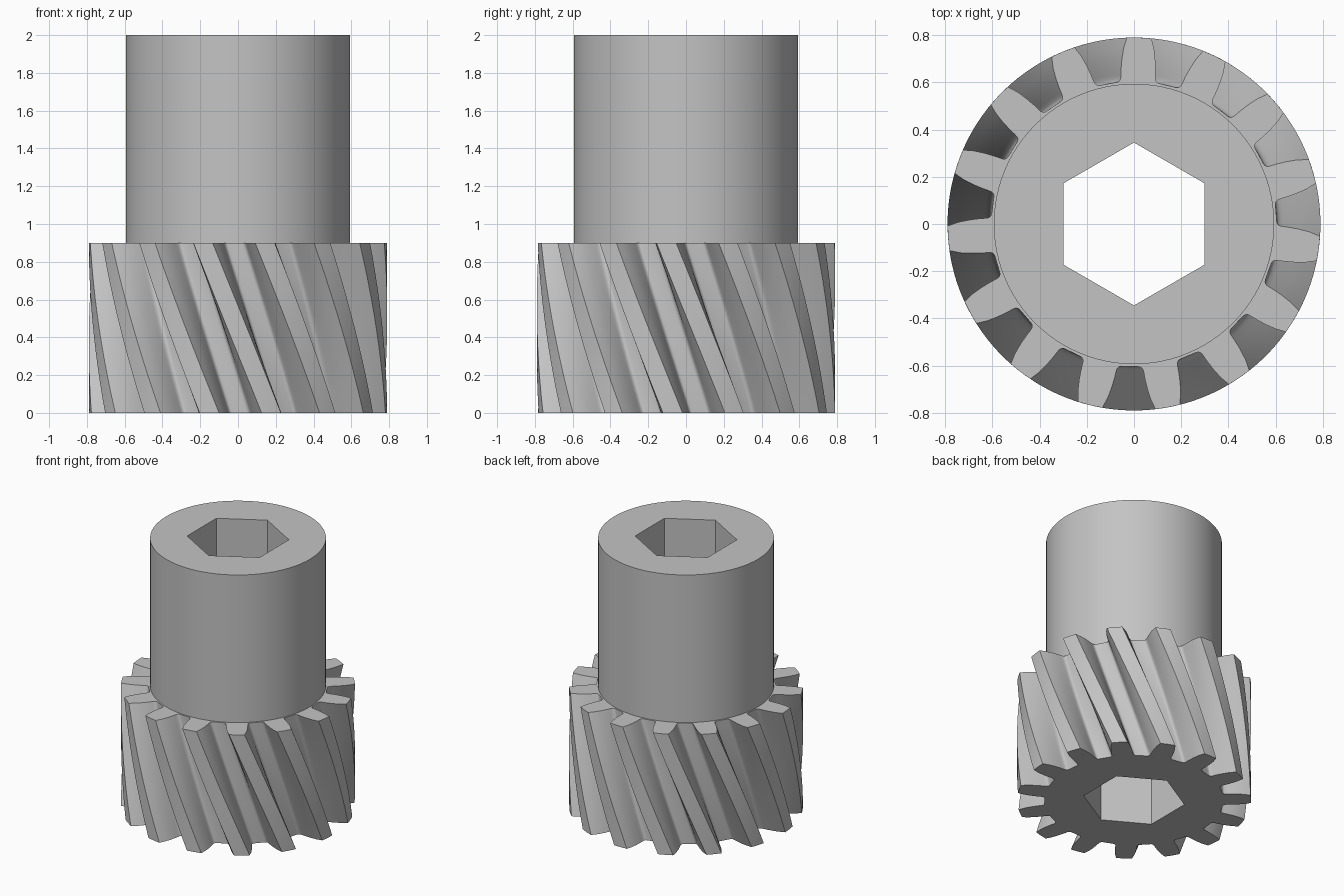
import bpy, bmesh
from math import radians, cos, sin

cube = bpy.data.objects.get("Cube")
if cube:
    bpy.data.objects.remove(cube, do_unlink=True)

TEETH = 15
PITCH = 360 / TEETH
TWIST = 26.5         # degrees gained from the gear top to its bottom
GAP_ANGLE = 4.4      # centre of one tooth gap at the gear top
GEAR_TOP, TOP = 0.9, 2.0
HUB_R, BORE_R = 0.594, 0.345

metal = bpy.data.materials.new("grey metal")
metal.use_nodes = True
grey = (0.55, 0.55, 0.55, 1)
metal.diffuse_color = grey
metal.node_tree.nodes["Principled BSDF"].inputs["Base Color"].default_value = grey

# Half of a tooth gap: radius, degrees from the gap centre
FLANK = [(0.605, 3.4), (0.607, 4.2), (0.612, 4.8), (0.62, 5.2), (0.635, 5.4),
         (0.66, 5.65), (0.70, 6.2), (0.745, 7.0), (0.79, 8.2)]


def gear_outline():
    points = []
    for i in range(TEETH):
        centre = GAP_ANGLE + i * PITCH
        points += [(r, centre - a) for r, a in reversed(FLANK)]
        points += [(r, centre + a) for r, a in FLANK]
        points.append((FLANK[-1][0], centre + PITCH / 2))   # tip centre
    return points


def polygon(radius, sides, start=0):
    return [(radius, start + 360 * i / sides) for i in range(sides)]


def ring(bm, polar, z, turn=0):
    return [bm.verts.new((r * cos(radians(a + turn)), r * sin(radians(a + turn)), z))
            for r, a in polar]


def wall(bm, low, high):
    n = len(low)
    for i in range(n):
        j = (i + 1) % n
        bm.faces.new((low[i], low[j], high[j], high[i]))


def cap(bm, outer, inner):
    edges = []
    for loop in (outer, inner):
        for a, b in zip(loop, loop[1:] + loop[:1]):
            edges.append(bm.edges.get((a, b)) or bm.edges.new((a, b)))
    bmesh.ops.triangle_fill(bm, edges=edges, use_beauty=True)


def finish(bm, name):
    bmesh.ops.recalc_face_normals(bm, faces=bm.faces[:])
    mesh = bpy.data.meshes.new(name)
    bm.to_mesh(mesh)
    bm.free()
    mesh.materials.append(metal)
    obj = bpy.data.objects.new(name, mesh)
    bpy.context.collection.objects.link(obj)
    bpy.ops.object.select_all(action='DESELECT')
    obj.select_set(True)
    bpy.context.view_layer.objects.active = obj
    bpy.ops.object.shade_smooth_by_angle(angle=radians(32))
    return obj


hexagon = polygon(BORE_R, 6, 30)
circle = polygon(HUB_R, 96)

# Helical gear: twisted layers of one outline, capped around the bore
bm = bmesh.new()
steps = 16
layers = [ring(bm, gear_outline(), GEAR_TOP * k / steps, TWIST * (1 - k / steps))
          for k in range(steps + 1)]
for low, high in zip(layers, layers[1:]):
    wall(bm, low, high)
bore_low, bore_high = ring(bm, hexagon, 0), ring(bm, hexagon, GEAR_TOP)
wall(bm, bore_low, bore_high)
cap(bm, layers[0], bore_low)
cap(bm, layers[-1], bore_high)
finish(bm, "helical_gear")

# Hub: smooth cylinder on the gear, with the same hexagonal bore
bm = bmesh.new()
low, high = ring(bm, circle, GEAR_TOP), ring(bm, circle, TOP)
wall(bm, low, high)
bore_low, bore_high = ring(bm, hexagon, GEAR_TOP), ring(bm, hexagon, TOP)
wall(bm, bore_low, bore_high)
cap(bm, high, bore_high)
cap(bm, low, bore_low)
finish(bm, "hub")
